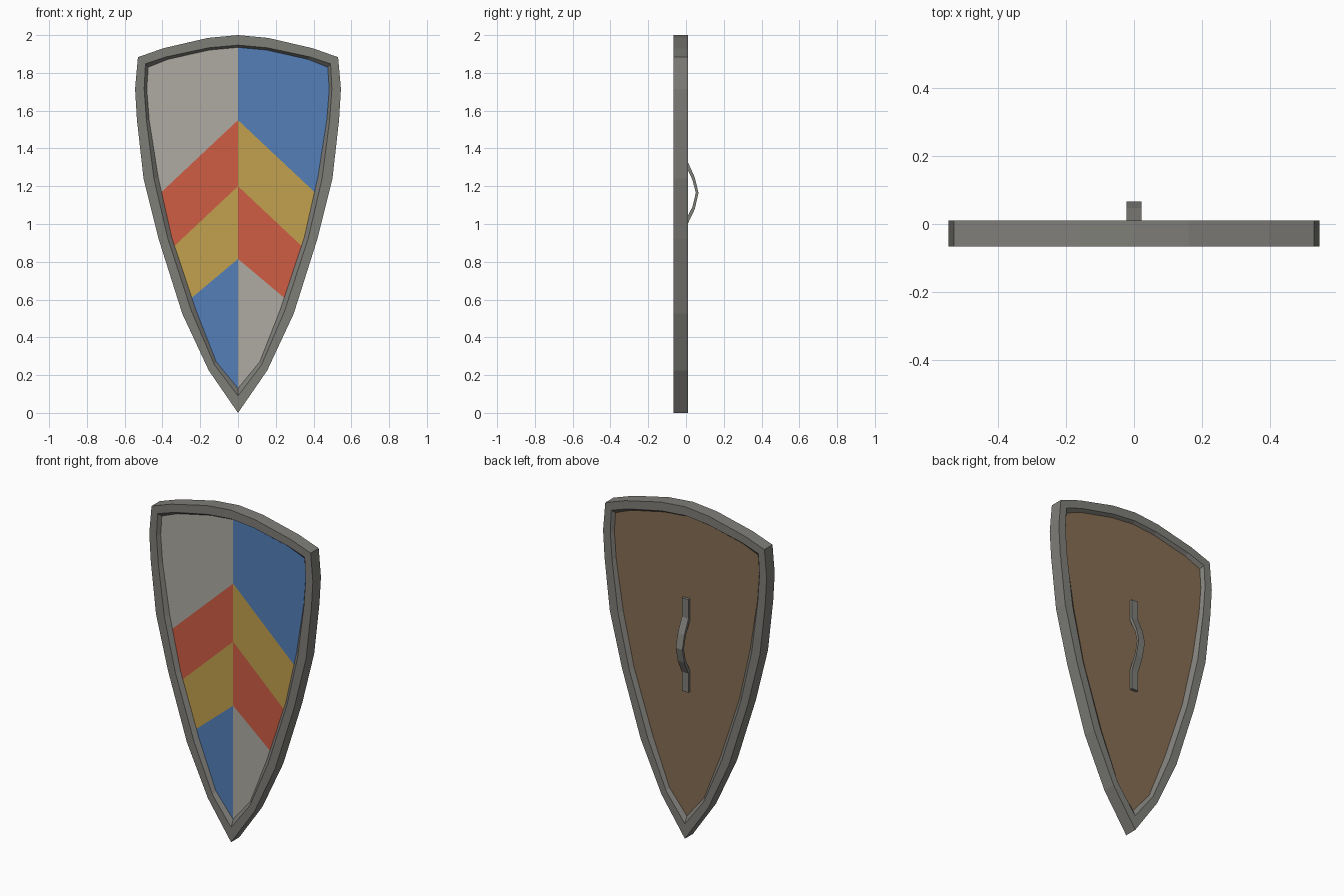
import bpy, bmesh
from mathutils import Vector

if "Cube" in bpy.data.objects:
    bpy.data.objects.remove(bpy.data.objects["Cube"])


def material(name, rgb):
    lin = [((c / 255 + 0.055) / 1.055) ** 2.4 for c in rgb]
    m = bpy.data.materials.new(name)
    m.diffuse_color = (*lin, 1)
    m.use_nodes = True
    m.node_tree.nodes["Principled BSDF"].inputs["Base Color"].default_value = m.diffuse_color
    return m


STEEL = material("steel grey", (127, 126, 121))
WOOD = material("wood brown", (135, 110, 83))
PALE = material("pale grey", (175, 171, 164))
BLUE = material("blue", (83, 127, 185))
RED = material("red", (207, 92, 68))
GOLD = material("gold", (194, 160, 78))

# Right-hand outlines (x, z) from top centre to bottom point
OUTER = [(0, 2), (.16, 1.985), (.397, 1.93), (.53, 1.883), (.545, 1.715), (.535, 1.55),
         (.50, 1.24), (.42, .92), (.295, .525), (.155, .225), (0, 0)]
INNER = [(0, 1.947), (.155, 1.933), (.38, 1.885), (.49, 1.848), (.497, 1.715), (.485, 1.55),
         (.445, 1.24), (.372, .925), (.247, .54), (.125, .255), (0, .09)]
FIELD = [(0, 1.935), (.15, 1.921), (.37, 1.872), (.475, 1.83), (.483, 1.715), (.47, 1.55),
         (.423, 1.25), (.351, .93), (.225, .55), (.115, .27), (0, .13)]

FRONT, BACK = -0.066, 0.011
PANEL_F, PANEL_B = -0.046, -0.008


def full(half):
    return half + [(-x, z) for x, z in half[-2:0:-1]]


def finish(name, bm, mats, recalc=True):
    if recalc:
        bmesh.ops.recalc_face_normals(bm, faces=bm.faces)
    me = bpy.data.meshes.new(name)
    bm.to_mesh(me)
    bm.free()
    for m in mats:
        me.materials.append(m)
    ob = bpy.data.objects.new(name, me)
    bpy.context.collection.objects.link(ob)
    return ob


def loft(bm, sections, close):
    rings = [[bm.verts.new((x, y, z)) for x, z in full(half)] for half, y in sections]
    n = len(rings[0])
    pairs = list(zip(rings, rings[1:])) + ([(rings[-1], rings[0])] if close else [])
    for a, b in pairs:
        for i in range(n):
            j = (i + 1) % n
            bm.faces.new((a[i], a[j], b[j], b[i]))
    return rings


# Metal rim with sloped inner edges
bm = bmesh.new()
loft(bm, [(OUTER, FRONT), (INNER, FRONT), (FIELD, PANEL_F),
          (FIELD, PANEL_B), (INNER, BACK), (OUTER, BACK)], True)
finish("rim", bm, [STEEL])

# Wooden board behind the painted field
bm = bmesh.new()
rings = loft(bm, [(FIELD, PANEL_F + 0.003), (FIELD, PANEL_B)], False)
for r in rings:
    bm.faces.new(r)
finish("wooden_board", bm, [WOOD])

# Painted field: each half cut by chevron lines (centre height, slope)
CHEVRONS = [(1.55, .94), (1.20, .94), (.815, .84)]
COLOURS = {1: [1, 3, 2, 0], -1: [0, 2, 3, 1]}
bm = bmesh.new()
for side in (1, -1):
    half = bmesh.new()
    half.faces.new([half.verts.new((side * x, PANEL_F, z)) for x, z in FIELD])
    for z0, k in CHEVRONS:
        bmesh.ops.bisect_plane(half, geom=half.verts[:] + half.edges[:] + half.faces[:],
                               plane_co=(0, 0, z0), plane_no=Vector((side * k, 0, 1)))
    for f in half.faces:
        c = f.calc_center_median()
        f.normal_update()
        if f.normal.y > 0:
            f.normal_flip()
        band = sum(c.z + k * abs(c.x) < z0 for z0, k in CHEVRONS)
        f.material_index = COLOURS[side][band]
    tmp = bpy.data.meshes.new("half")
    half.to_mesh(tmp)
    half.free()
    bm.from_mesh(tmp)
    bpy.data.meshes.remove(tmp)
finish("painted_field", bm, [PALE, BLUE, RED, GOLD], False)

# Bent strap handle on the back: (y, z) path of outer and inner surfaces
outer = [(.009, 1.445), (.009, 1.33), (.047, 1.245), (.066, 1.165),
         (.047, 1.08), (.009, 1.0), (.009, .885)]
inner = [(-.008, 1.445), (-.008, 1.32), (.034, 1.235), (.052, 1.165),
         (.034, 1.09), (-.008, 1.01), (-.008, .885)]
bm = bmesh.new()
rows = []
for (yo, zo), (yi, zi) in zip(outer, inner):
    rows.append([bm.verts.new(p) for p in ((-.022, yo, zo), (.022, yo, zo),
                                           (.022, yi, zi), (-.022, yi, zi))])
for a, b in zip(rows, rows[1:]):
    for i in range(4):
        j = (i + 1) % 4
        bm.faces.new((a[i], a[j], b[j], b[i]))
bm.faces.new(rows[0])
bm.faces.new(rows[-1])
finish("handle", bm, [STEEL])
